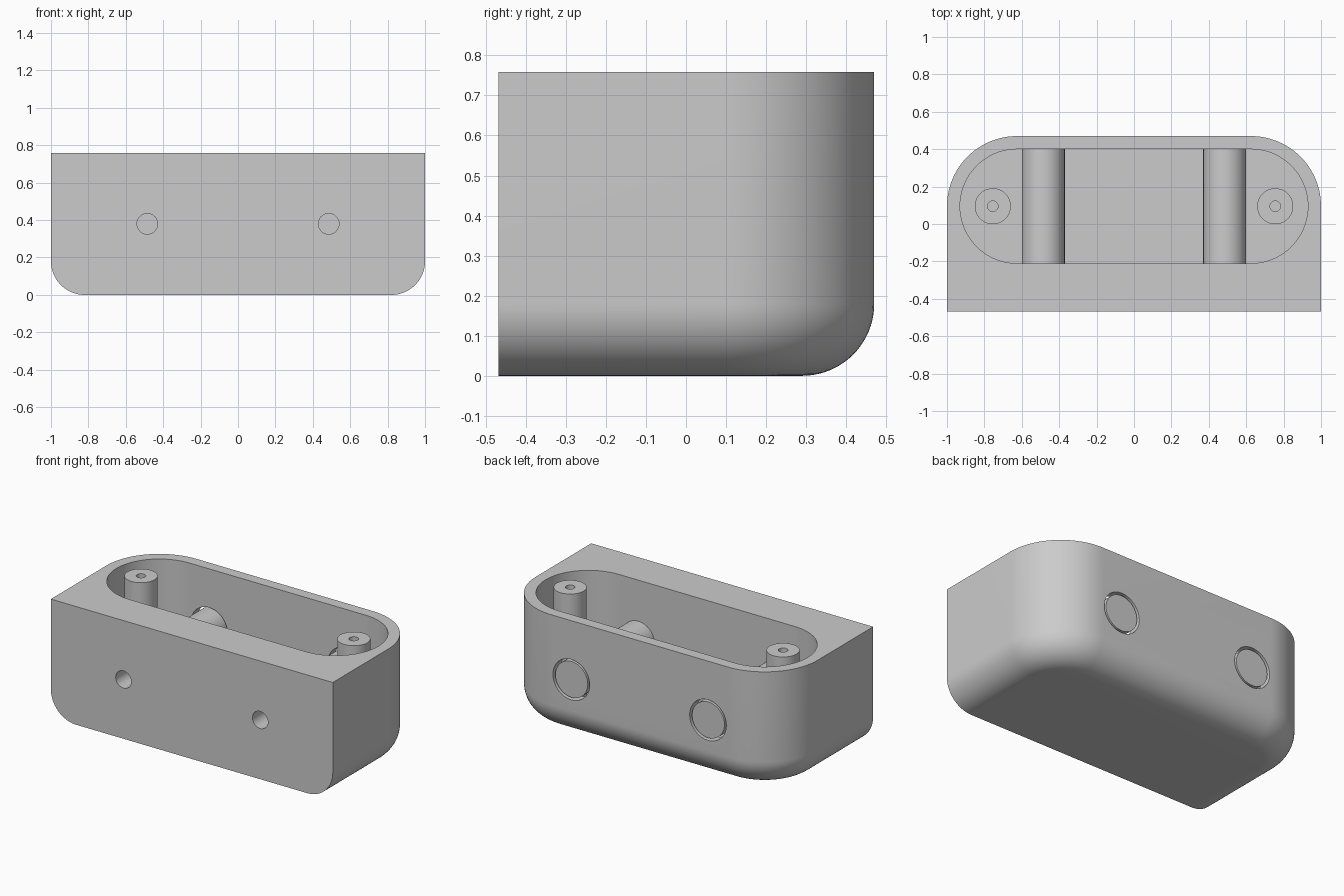
import bpy, bmesh
from math import sin, cos, pi
from mathutils import Matrix

old = bpy.data.objects.get("Cube")
if old:
    bpy.data.objects.remove(old, do_unlink=True)

FRONT, BACK, TOP = -0.468, 0.47, 0.758
CX, CY = 0.625, 0.095           # centre of the rounded ends
FILLET, WALL, FLOOR = 0.18, 0.07, 0.07
PIN_X, PIN_Z, POST_X = 0.485, 0.38, 0.755

grey = bpy.data.materials.new("plain grey")
grey.use_nodes = True
colour = (0.6, 0.6, 0.6, 1)
grey.diffuse_color = colour
grey.node_tree.nodes["Principled BSDF"].inputs["Base Color"].default_value = colour


def finish(name, bm):
    bmesh.ops.recalc_face_normals(bm, faces=bm.faces)
    mesh = bpy.data.meshes.new(name)
    bm.to_mesh(mesh)
    bm.free()
    mesh.materials.append(grey)
    obj = bpy.data.objects.new(name, mesh)
    bpy.context.collection.objects.link(obj)
    return obj


def activate(obj):
    bpy.ops.object.select_all(action='DESELECT')
    obj.select_set(True)
    bpy.context.view_layer.objects.active = obj


def smooth(obj):
    activate(obj)
    bpy.ops.object.shade_smooth_by_angle(angle=pi / 6)


def arc(x, y, r, start, end, n=24):
    angles = [start + (end - start) * i / n for i in range(n + 1)]
    return [(x + r * cos(a), y + r * sin(a)) for a in angles]


def rod(name, x, r, along_y, low, high, centre):
    """Cylinder from low to high along y (centre is z) or z (centre is y)."""
    bm = bmesh.new()
    bmesh.ops.create_cone(bm, cap_ends=True, segments=64, radius1=r, radius2=r,
                          depth=high - low)
    mid = (low + high) / 2
    if along_y:
        move = Matrix.Translation((x, mid, centre)) @ Matrix.Rotation(pi / 2, 4, 'X')
    else:
        move = Matrix.Translation((x, centre, mid))
    bm.transform(move)
    return finish(name, bm)


def cut(obj, cutter):
    mod = obj.modifiers.new("cut", 'BOOLEAN')
    mod.operation, mod.solver, mod.object = 'DIFFERENCE', 'EXACT', cutter
    activate(obj)
    bpy.ops.object.modifier_apply(modifier=mod.name)
    bpy.data.objects.remove(cutter, do_unlink=True)


# Housing: flat front, rounded back corners, filleted lower sides and back
def outline(inset):
    r = BACK - CY - inset
    return ([(1 - inset, FRONT)] + arc(CX, CY, r, 0, pi / 2)
            + arc(-CX, CY, r, pi / 2, pi) + [(inset - 1, FRONT)])


steps = 20
levels = [(FILLET * (1 - sin(t)), FILLET * (1 - cos(t)))
          for t in (pi / 2 * i / steps for i in range(steps + 1))]
levels.append((0, TOP))
levels = [(inset, z) for inset, z in levels]
bm = bmesh.new()
rings = [[bm.verts.new((x, y, z)) for x, y in outline(inset)] for inset, z in levels]
for low, high in zip(rings, rings[1:]):
    for i in range(len(low) - 1):
        bm.faces.new((low[i], low[i + 1], high[i + 1], high[i]))
bm.faces.new(rings[0])
bm.faces.new(rings[-1])
bm.faces.new([r[0] for r in rings] + [r[-1] for r in reversed(rings)])
housing = finish("housing", bm)

# Cavity with round ends
r = BACK - CY - WALL
slot = arc(CX, CY, r, -pi / 2, pi / 2, 40) + arc(-CX, CY, r, pi / 2, 3 * pi / 2, 40)
bm = bmesh.new()
base = bm.faces.new([bm.verts.new((x, y, FLOOR)) for x, y in slot])
grown = bmesh.ops.extrude_face_region(bm, geom=[base])["geom"]
bmesh.ops.translate(bm, vec=(0, 0, 1),
                    verts=[v for v in grown if isinstance(v, bmesh.types.BMVert)])
cut(housing, finish("cavity_cutter", bm))

for side, x in (("right", -1), ("left", 1)):
    # Front bore and wider clearance hole through the back wall
    cut(housing, rod("bore_cutter", x * PIN_X, 0.055, True, FRONT - 0.1, CY, PIN_Z))
    cut(housing, rod("clearance_cutter", x * PIN_X, 0.13, True, CY, BACK + 0.1, PIN_Z))
    # Cross pin filling the back hole with a thin gap around it
    smooth(rod(side + "_cross_pin", x * PIN_X, 0.115, True, CY - r - 0.005,
               BACK - 0.003, PIN_Z))
    # Screw post with a pilot hole
    post = rod(side + "_screw_post", x * POST_X, 0.096, False, FLOOR - 0.01, TOP, CY)
    cut(post, rod("pilot_cutter", x * POST_X, 0.028, False, TOP - 0.4, TOP + 0.1, CY))
    smooth(post)
smooth(housing)
